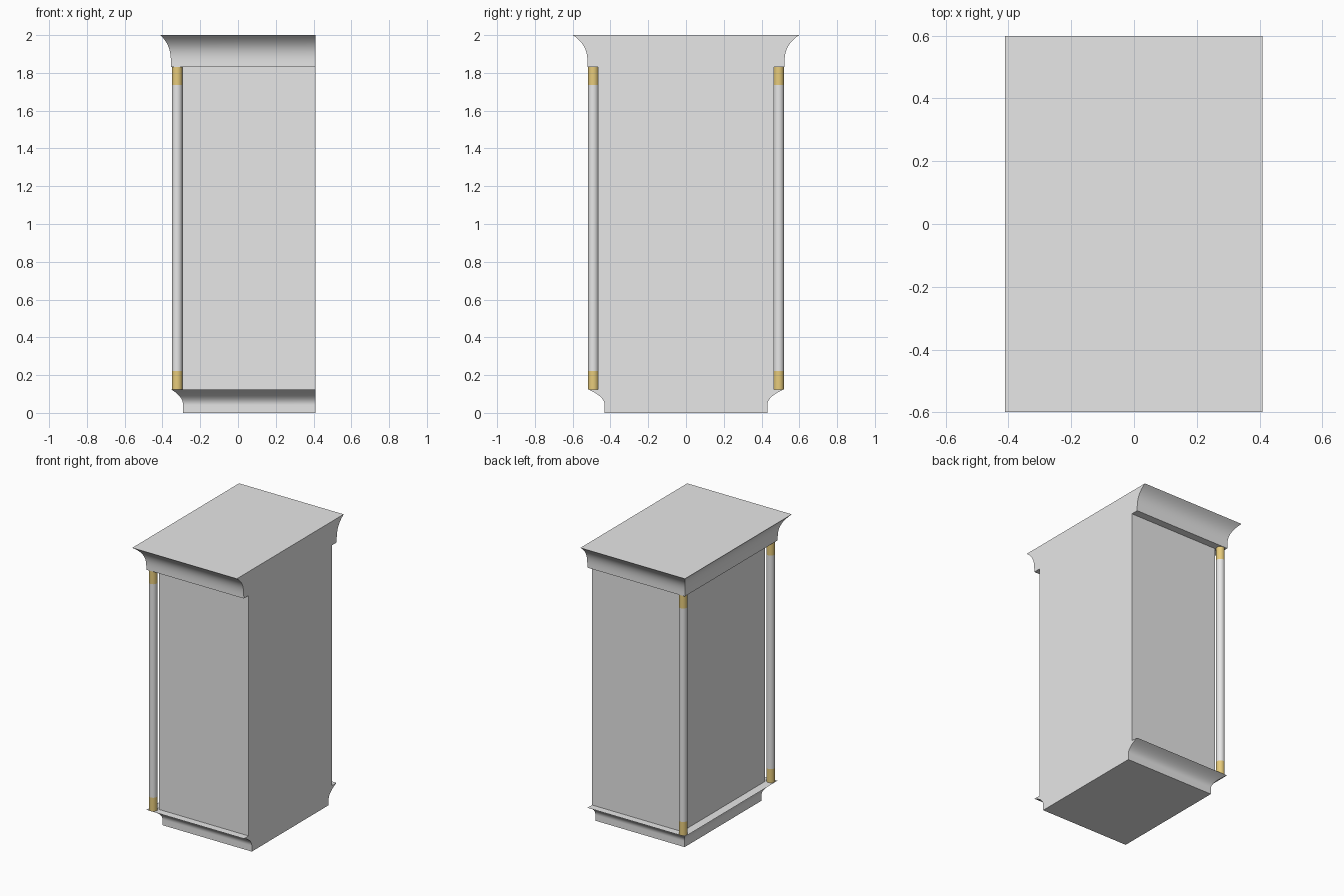
import bpy
import bmesh
from math import radians

if "Cube" in bpy.data.objects:
    bpy.data.objects.remove(bpy.data.objects["Cube"])

BACK_X = 0.41
PLINTH_TOP, CORNICE_BASE, TOP = 0.125, 1.83, 2.0


def make_material(name, color):
    mat = bpy.data.materials.new(name)
    mat.use_nodes = True
    mat.diffuse_color = color
    mat.node_tree.nodes["Principled BSDF"].inputs["Base Color"].default_value = color
    return mat


grey = make_material("light grey", (0.8, 0.8, 0.8, 1))
gold = make_material("gold", (0.8, 0.6, 0.2, 1))


def finish(name, bm, mat):
    bmesh.ops.recalc_face_normals(bm, faces=bm.faces)
    mesh = bpy.data.meshes.new(name)
    bm.to_mesh(mesh)
    bm.free()
    mesh.materials.append(mat)
    obj = bpy.data.objects.new(name, mesh)
    bpy.context.collection.objects.link(obj)
    bpy.ops.object.select_all(action="DESELECT")
    bpy.context.view_layer.objects.active = obj
    obj.select_set(True)
    bpy.ops.object.shade_smooth_by_angle(angle=radians(30))
    return obj


def loft(name, levels):
    """Stack rectangles (outer x, half depth, z) that share the flat back plane."""
    bm = bmesh.new()
    rings = [[bm.verts.new(p) for p in ((BACK_X, -y, z), (BACK_X, y, z), (x, y, z), (x, -y, z))]
             for x, y, z in levels]
    for low, high in zip(rings, rings[1:]):
        for i in range(4):
            j = (i + 1) % 4
            bm.faces.new((low[i], low[j], high[j], high[i]))
    bm.faces.new(rings[0])
    bm.faces.new(rings[-1])
    return finish(name, bm, grey)


def flare(x, y, z0, z1, out_x, out_y, power, steps=14):
    """Concave moulding profile that spreads outwards towards the top."""
    return [(x - out_x * (i / steps) ** power, y + out_y * (i / steps) ** power,
             z0 + (z1 - z0) * i / steps) for i in range(steps + 1)]


# Plinth, cabinet body and cornice
loft("plinth", [(-0.291, 0.431, 0)] + flare(-0.291, 0.431, 0.04, PLINTH_TOP, 0.064, 0.088, 2.2))
loft("cabinet_body", [(-0.295, 0.467, PLINTH_TOP), (-0.295, 0.467, CORNICE_BASE)])
loft("cornice", flare(-0.355, 0.521, CORNICE_BASE, TOP, 0.056, 0.078, 3.2))


# Corner columns with gold ends
def column_part(name, y, z0, z1, mat):
    bm = bmesh.new()
    bmesh.ops.create_cone(bm, cap_ends=True, segments=32, radius1=0.028, radius2=0.028, depth=z1 - z0)
    bmesh.ops.translate(bm, verts=bm.verts, vec=(-0.322, y, (z0 + z1) / 2))
    finish(name, bm, mat)


for side, y in (("front", -0.491), ("back", 0.491)):
    column_part(side + "_column_base", y, PLINTH_TOP, 0.222, gold)
    column_part(side + "_column_shaft", y, 0.222, 1.737, grey)
    column_part(side + "_column_capital", y, 1.737, CORNICE_BASE, gold)
